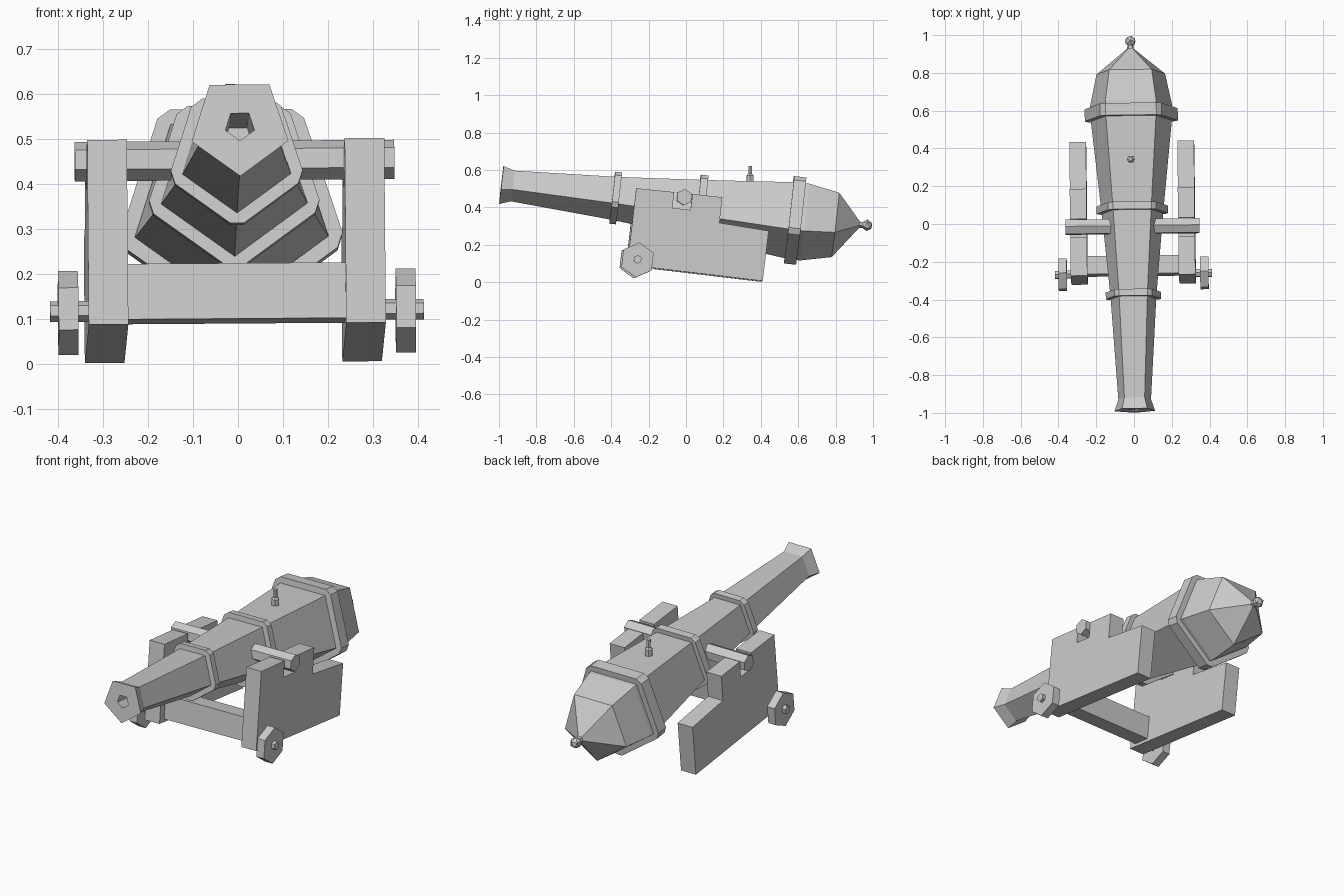
import bpy, bmesh, math
from mathutils import Matrix, Vector

if "Cube" in bpy.data.objects:
    bpy.data.objects.remove(bpy.data.objects["Cube"])

PITCH = -0.1148                      # muzzle raised
WHOLE = (Matrix.Translation((-0.005, 0, 0)) @ Matrix.Rotation(0.0130, 4, 'Z')
         @ Matrix.Rotation(-0.007, 4, 'Y'))
TILT = Matrix.Rotation(PITCH, 4, 'X')
BARREL = WHOLE @ Matrix.Translation((0, 0, 0.416)) @ TILT


def finish(name, bm, matrix):
    bmesh.ops.remove_doubles(bm, verts=bm.verts, dist=1e-5)
    bmesh.ops.recalc_face_normals(bm, faces=bm.faces)
    bm.transform(matrix)
    me = bpy.data.meshes.new(name)
    bm.to_mesh(me)
    bm.free()
    ob = bpy.data.objects.new(name, me)
    bpy.context.collection.objects.link(ob)
    return ob


def loft(name, rings, matrix, caps=True):
    """Skin a list of equal-length point rings."""
    bm = bmesh.new()
    vs = [[bm.verts.new(p) for p in r] for r in rings]
    n = len(rings[0])
    for a, b in zip(vs, vs[1:]):
        for i in range(n):
            j = (i + 1) % n
            bm.faces.new((a[i], a[j], b[j], b[i]))
    if caps:
        bm.faces.new(vs[0])
        bm.faces.new(vs[-1])
    return finish(name, bm, matrix)


def polar(r, deg):
    return Vector((r * math.cos(math.radians(deg)), 0, r * math.sin(math.radians(deg))))


def pentagon(s, r):
    return [polar(r, -90 + 72 * k) + Vector((0, s, 0)) for k in range(5)]


def band_ring(s, r, d):
    """Pentagon with every side pushed out by d, leaving chamfered corners."""
    pts = []
    for k in range(5):
        n = polar(d, -54 + 72 * k)
        for c in (k, k + 1):
            pts.append(polar(r, -90 + 72 * c) + n + Vector((0, s, 0)))
    return pts


def rod(name, axis, start, end, profile, sides, matrix, phase=0):
    """Prism along X or Z; profile is a list of (t, radius)."""
    rings = []
    for t, r in profile:
        ring = []
        for k in range(sides):
            a = 2 * math.pi * k / sides + phase
            c, s = r * math.cos(a), r * math.sin(a)
            off = Vector((0, s, c)) if axis == 'X' else Vector((c, s, 0))
            ring.append(Vector(start).lerp(Vector(end), t) + off)
        rings.append(ring)
    return loft(name, rings, matrix)


# Five-sided barrel with bore, one continuous skin from bore floor to rear neck
sections = [(-0.71, 0.034), (-0.993, 0.034), (-0.993, 0.113), (-0.932, 0.091),
            (-0.378, 0.128), (0.081, 0.173), (0.59, 0.229), (0.64, 0.228),
            (0.806, 0.191), (0.935, 0.018), (0.96, 0.016)]
loft("barrel", [pentagon(s, r) for s, r in sections], BARREL)

# Reinforcing bands
for i, (s, w, r, d) in enumerate([(-0.378, 0.036, 0.128, 0.026),
                                  (0.081, 0.040, 0.173, 0.026),
                                  (0.589, 0.065, 0.229, 0.030)]):
    a, b = s - w / 2, s + w / 2
    loft(f"barrel_band_{i + 1}",
         [band_ring(a, r - 0.004, 0.001), band_ring(a, r, d),
          band_ring(b, r, d), band_ring(b, r - 0.004, 0.001)], BARREL, caps=False)

# Rear knob
bm = bmesh.new()
bmesh.ops.create_icosphere(bm, subdivisions=1, radius=0.031)
finish("rear_knob", bm, BARREL @ Matrix.Translation((0, 0.974, 0)))

# Vent pin on top of the barrel
rod("vent_pin", 'Z', (-0.004, 0.343, 0.53), (-0.004, 0.343, 0.622),
    [(0, 0.021), (0.45, 0.021), (0.55, 0.011), (1, 0.011)], 6, WHOLE)

# Cheek side outline (y, z), with stepped rear and trunnion notch
cheek = [(-0.27, 0.50), (-0.067, 0.479), (-0.077, 0.395), (0.02, 0.384), (0.03, 0.469),
         (0.19, 0.452), (0.175, 0.315), (0.438, 0.272), (0.406, 0.004), (-0.318, 0.090)]

for side, sx in (("left", -1), ("right", 1)):
    loft(side + "_cheek",
         [[Vector((sx * x, y, z)) for y, z in cheek] for x in (0.242, 0.330)], WHOLE)
    # Six-sided trunnion
    rod(side + "_trunnion", 'X', (sx * 0.10, -0.013, 0.452), (sx * 0.355, -0.013, 0.452),
        [(0, 0.044), (1, 0.044)], 6, WHOLE, -PITCH)
    # Wheel and axle stub
    rod(side + "_wheel", 'X', (sx * 0.353, -0.264, 0.116), (sx * 0.397, -0.264, 0.116),
        [(0, 0.094), (1, 0.094)], 6, WHOLE, -PITCH)
    rod(side + "_axle", 'X', (sx * 0.32, -0.264, 0.119), (sx * 0.415, -0.264, 0.119),
        [(0, 0.023), (1, 0.023)], 6, WHOLE, -PITCH)

# Cross beam between the cheeks
bm = bmesh.new()
bmesh.ops.create_cube(bm, size=1, matrix=Matrix.Diagonal((0.486, 0.096, 0.124, 1)))
finish("cross_beam", bm, WHOLE @ Matrix.Translation((0, -0.222, 0.157)) @ TILT)
